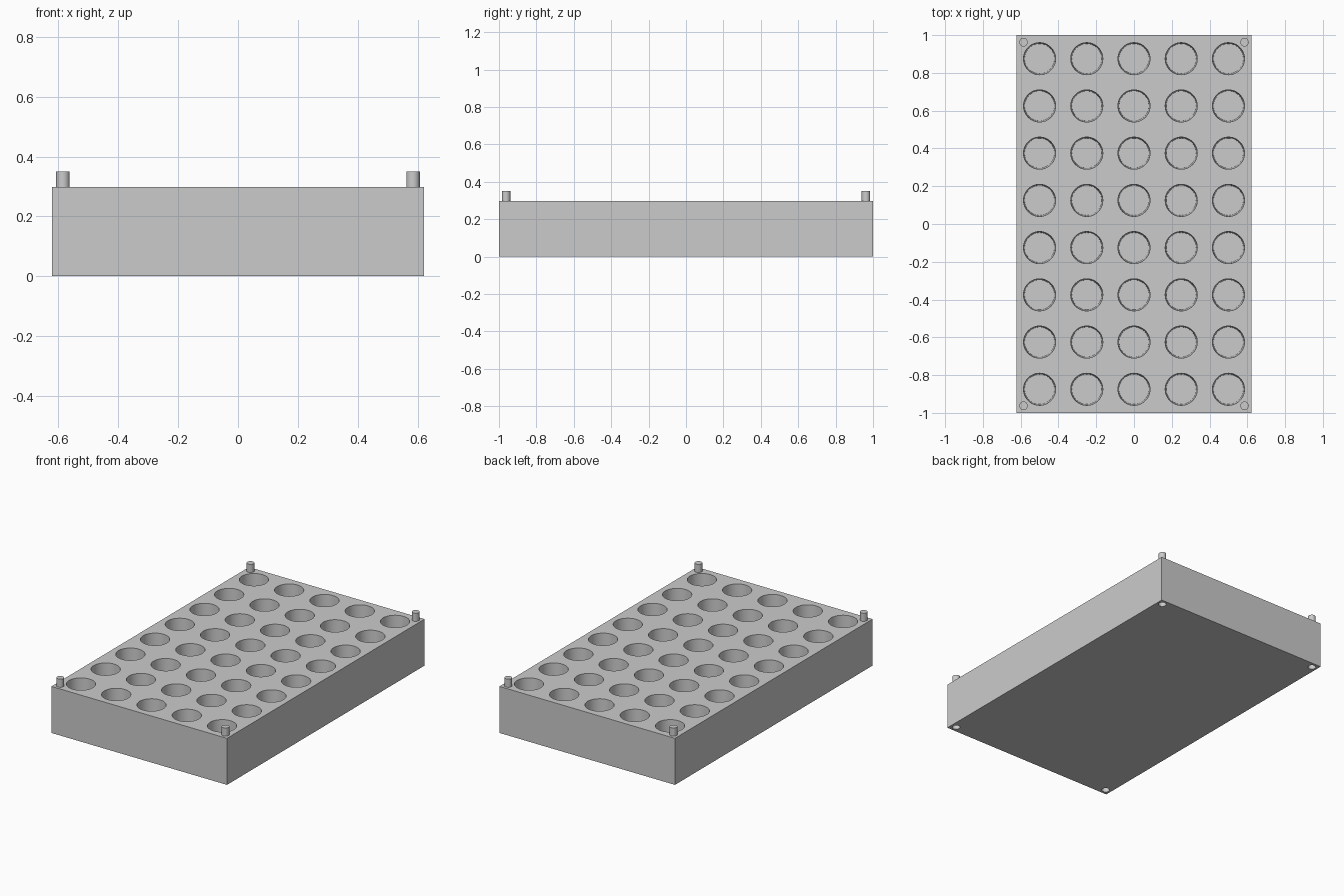
import bpy
import bmesh
from mathutils import Matrix

old = bpy.data.objects.get("Cube")
if old:
    bpy.data.objects.remove(old, do_unlink=True)

HALF_X, HALF_Y, HEIGHT = 0.622, 1.0, 0.298
PITCH, COLS, ROWS = 0.25, 5, 8
WELL_TOP, WELL_BOTTOM, WELL_FLOOR = 0.085, 0.079, 0.05
PEG_R, PEG_TOP, SOCKET_R, SOCKET_DEPTH = 0.0225, 0.35, 0.0235, 0.06
CORNERS = [(x, y) for x in (-0.585, 0.585) for y in (-0.962, 0.962)]

grey = bpy.data.materials.new("light grey plastic")
grey.use_nodes = True
colour = (0.6, 0.6, 0.6, 1)
grey.diffuse_color = colour
grey.node_tree.nodes["Principled BSDF"].inputs["Base Color"].default_value = colour


def add_cone(bm, x, y, z0, z1, r0, r1, sides=48):
    """Capped round shape from z0 (radius r0) up to z1 (radius r1)."""
    bmesh.ops.create_cone(bm, cap_ends=True, segments=sides, radius1=r0, radius2=r1,
                          depth=z1 - z0, matrix=Matrix.Translation((x, y, (z0 + z1) / 2)))


def finish(name, bm):
    mesh = bpy.data.meshes.new(name)
    bm.to_mesh(mesh)
    bm.free()
    mesh.materials.append(grey)
    obj = bpy.data.objects.new(name, mesh)
    bpy.context.collection.objects.link(obj)
    return obj


def smooth(obj):
    bpy.ops.object.select_all(action="DESELECT")
    obj.select_set(True)
    bpy.context.view_layer.objects.active = obj
    bpy.ops.object.shade_smooth_by_angle()


# Solid block
bm = bmesh.new()
bmesh.ops.create_cube(bm, size=1, matrix=Matrix.Translation((0, 0, HEIGHT / 2))
                      @ Matrix.Diagonal((2 * HALF_X, 2 * HALF_Y, HEIGHT, 1)))
rack = finish("rack_block", bm)

# Tapered wells from above and stacking sockets from below
bm = bmesh.new()
over = 0.02
slope = (WELL_TOP - WELL_BOTTOM) / (HEIGHT - WELL_FLOOR)
for i in range(COLS):
    for j in range(ROWS):
        add_cone(bm, (i - (COLS - 1) / 2) * PITCH, (j - (ROWS - 1) / 2) * PITCH,
                 WELL_FLOOR, HEIGHT + over, WELL_BOTTOM, WELL_TOP + slope * over)
for x, y in CORNERS:
    add_cone(bm, x, y, -over, SOCKET_DEPTH, SOCKET_R, SOCKET_R, 32)
cutter = finish("hole_cutter", bm)
cutter.hide_render = True

cut = rack.modifiers.new("holes", "BOOLEAN")
cut.operation = "DIFFERENCE"
cut.solver = "EXACT"
cut.object = cutter
bpy.context.view_layer.objects.active = rack
bpy.ops.object.modifier_apply(modifier=cut.name)
bpy.data.objects.remove(cutter, do_unlink=True)
smooth(rack)

# Corner stacking pegs
for number, (x, y) in enumerate(CORNERS, 1):
    bm = bmesh.new()
    add_cone(bm, x, y, HEIGHT - 0.01, PEG_TOP, PEG_R, PEG_R, 32)
    smooth(finish(f"stacking_peg_{number}", bm))
